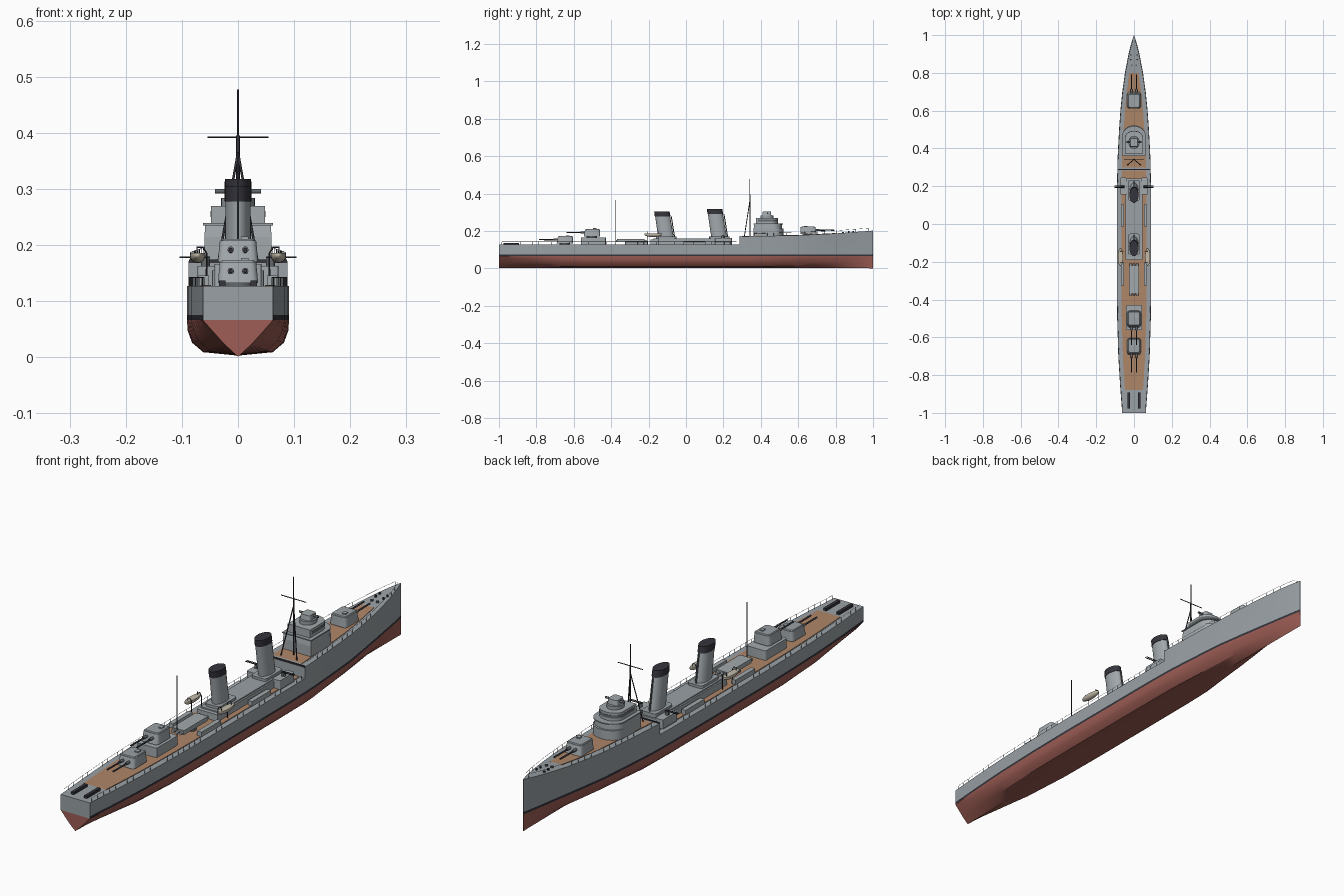
import bpy, bmesh, math
from mathutils import Vector

if "Cube" in bpy.data.objects:
    bpy.data.objects.remove(bpy.data.objects["Cube"])

def material(name, c):
    m = bpy.data.materials.new(name)
    m.diffuse_color = (*c, 1)
    m.use_nodes = True
    m.node_tree.nodes["Principled BSDF"].inputs["Base Color"].default_value = m.diffuse_color
    return m

GREY = material("hull_grey", (.32, .355, .375))
LIGHT = material("house_grey", (.36, .395, .415))
DARK = material("dark", (.035, .035, .045))
RED = material("bottom_red", (.34, .11, .09))
WOOD = material("wood", (.43, .24, .14))
TAN = material("boat_tan", (.55, .5, .4))
STEEL = material("steel", (.13, .14, .15))

def finish(name, bm, mats, smooth=True):
    bmesh.ops.recalc_face_normals(bm, faces=bm.faces)
    me = bpy.data.meshes.new(name)
    bm.to_mesh(me)
    bm.free()
    ob = bpy.data.objects.new(name, me)
    bpy.context.collection.objects.link(ob)
    for m in mats:
        me.materials.append(m)
    if smooth:
        bpy.ops.object.select_all(action='DESELECT')
        ob.select_set(True)
        bpy.context.view_layer.objects.active = ob
        bpy.ops.object.shade_smooth_by_angle(angle=math.radians(30))
    return ob

def prism(name, pts, z0, z1, mat, scale=1, shift=0):
    """Extrude an outline from z0 to z1, with taper and fore-aft rake."""
    bm = bmesh.new()
    cx = sum(p[0] for p in pts) / len(pts)
    cy = sum(p[1] for p in pts) / len(pts)
    a = [bm.verts.new((x, y, z0)) for x, y in pts]
    b = [bm.verts.new((cx + (x - cx) * scale, cy + (y - cy) * scale + shift, z1)) for x, y in pts]
    bm.faces.new(a)
    bm.faces.new(b)
    for i in range(len(pts)):
        j = (i + 1) % len(pts)
        bm.faces.new((a[i], a[j], b[j], b[i]))
    return finish(name, bm, [mat])

def rrect(cx, cy, hx, hy, r=0, n=3):
    if not r:
        return [(cx - hx, cy - hy), (cx + hx, cy - hy), (cx + hx, cy + hy), (cx - hx, cy + hy)]
    out = []
    for q, (sx, sy) in enumerate([(1, 1), (-1, 1), (-1, -1), (1, -1)]):
        for k in range(n + 1):
            t = (q + k / n) * math.pi / 2
            out.append((cx + sx * (hx - r) + r * math.cos(t), cy + sy * (hy - r) + r * math.sin(t)))
    return out

def oval(cx, cy, rx, ry, n=24):
    return [(cx + rx * math.cos(2 * math.pi * k / n), cy + ry * math.sin(2 * math.pi * k / n)) for k in range(n)]

def rods(name, lines, r, mat, res=1):
    """Round bars swept along polylines."""
    cu = bpy.data.curves.new(name, 'CURVE')
    cu.dimensions = '3D'
    cu.bevel_depth, cu.bevel_resolution, cu.use_fill_caps = r, res, True
    for line in lines:
        s = cu.splines.new('POLY')
        s.points.add(len(line) - 1)
        for p, co in zip(s.points, line):
            p.co = (*co, 1)
    cu.materials.append(mat)
    ob = bpy.data.objects.new(name, cu)
    bpy.context.collection.objects.link(ob)
    bpy.ops.object.select_all(action='DESELECT')
    ob.select_set(True)
    bpy.context.view_layer.objects.active = ob
    bpy.ops.object.convert(target='MESH')

def interp(table, y):
    for (y0, v0), (y1, v1) in zip(table, table[1:]):
        if y <= y1:
            return v0 + (v1 - v0) * (y - y0) / (y1 - y0)
    return table[-1][1]

# Hull lines: half width, deck height, bottom fullness, waterline ratio
BEAM = [(-1, .0625), (-.85, .074), (-.7, .083), (-.5, .089), (-.3, .091), (.2, .09), (.35, .087), (.5, .079),
        (.6, .072), (.7, .062), (.8, .048), (.9, .029), (.96, .014), (1, .0008)]
FULL = [(-1, 0), (-.85, .4), (-.7, .8), (-.5, 1), (.35, 1), (.7, .5), (.9, .1), (1, 0)]
FLARE = [(-1, 1), (.3, 1), (.6, .92), (.9, .65), (1, .6)]
FORE = [(.285, .171), (.6, .177), (.8, .187), (1, .202)]
STEP = .285
beam = lambda y: interp(BEAM, y)
deck = lambda y: interp(FORE, y) if y > STEP else .127
U = [(0, .003), (.68, .009), (.9, .026), (.985, .047), (1, .066), (1, .075)]
V = [(0, .001), (.4, .024), (.66, .042), (.86, .056), (1, .066), (1, .075)]

# Hull loft
bm = bmesh.new()
rings = []
ys = [-1 + .05 * i for i in range(41)] + [STEP, STEP + .001, .975]
for y in sorted(ys):
    w, f, fl = beam(y), interp(FULL, y), interp(FLARE, y)
    sec = [(w * fl * (v[0] + (u[0] - v[0]) * f), (v[1] + (u[1] - v[1]) * f) if y < .99 or v[0] else 0)
           for u, v in zip(U, V)] + [(w, deck(y))]
    right = [bm.verts.new((x, y, z)) for x, z in sec]
    left = [right[0]] + [bm.verts.new((-x, y, z)) for x, z in sec[1:]]
    rings.append((right, left))
row_mat = [1, 1, 1, 1, 2, 0]
for (r0, l0), (r1, l1) in zip(rings, rings[1:]):
    for i in range(6):
        for a, b in ((r0, r1), (l0, l1)):
            bm.faces.new((a[i], b[i], b[i + 1], a[i + 1])).material_index = row_mat[i]
    bm.faces.new((r0[6], r1[6], l1[6], l0[6]))
for r, l in (rings[0], rings[-1]):
    for i in range(6):
        vs = [r[i], r[i + 1], l[i + 1]] + ([l[i]] if i else [])
        bm.faces.new(vs).material_index = 1 if i < 4 else 0
finish("hull", bm, [GREY, RED, DARK])

# Wooden deck covering, main and forecastle
for name, a, b in (("main_deck_planking", -.88, .283), ("forecastle_planking", .3, .8)):
    line = [a + (b - a) * k / 16 for k in range(17)]
    bm = bmesh.new()
    prev = None
    for y in line:
        w = beam(y) - .024
        cur = [bm.verts.new((x, y, deck(y) + h)) for x, h in ((-w, 0), (-w, .002), (w, .002), (w, 0))]
        if prev:
            for i in range(3):
                bm.faces.new((prev[i], prev[i + 1], cur[i + 1], cur[i]))
        prev = cur
    finish(name, bm, [WOOD], False)
prism("forecastle_break_edge", rrect(0, STEP + .003, .087, .003), .168, .174, DARK)

# Twin gun turrets
def turret(name, y, z, d):
    prism(name + "_base", oval(0, y, .028, .028), z - .004, z + .006, STEEL)
    prism(name, rrect(0, y, .036, .044, .012), z + .004, z + .042, LIGHT, .9, -d * .003)
    prism(name + "_roof", rrect(0, y - d * .003, .031, .037, .01), z + .042, z + .045, GREY, .93)
    prism(name + "_hatch", rrect(.012, y - d * .015, .007, .009), z + .044, z + .049, LIGHT)
    for part, reach, r, mat in (("_sleeves", .06, .0055, STEEL), ("_barrels", .137, .0033, DARK)):
        rods(name + part, [[(s * .013, y + d * .03, z + .025), (s * .013, y + d * reach, z + .026)] for s in (-1, 1)],
             r, mat, 3)

turret("aft_lower_turret", -.648, .128, -1)
prism("aft_gun_house", rrect(0, -.495, .042, .066, .006), .125, .166, LIGHT)
turret("aft_upper_turret", -.503, .166, -1)
turret("fore_turret", .655, .179, 1)

# Bridge: D-shaped tiers, window band, director
def dshape(w, back, front):
    mid = front - w * .8
    return [(-w, back), (w, back)] + [(w * math.cos(t), mid + w * .8 * math.sin(t))
                                      for t in [math.pi * k / 14 for k in range(15)]]

prism("bridge_lower", dshape(.06, .362, .522), .168, .214, LIGHT)
prism("bridge_middle", dshape(.06, .362, .514), .214, .237, LIGHT, .97)
prism("bridge_lip", dshape(.062, .36, .518), .235, .239, GREY)
prism("bridge_upper", dshape(.048, .374, .492), .237, .27, LIGHT)
prism("bridge_windows", dshape(.0488, .385, .4932), .25, .261, STEEL)
prism("director_base", oval(0, .432, .03, .035), .268, .284, GREY)
prism("director", rrect(0, .432, .022, .024, .008), .284, .303, LIGHT, .9)
rods("rangefinder", [[(-.041, .436, .296), (.041, .436, .296)]], .0042, STEEL, 3)

# Midship deckhouse and side lockers
prism("midship_house", rrect(0, .025, .046, .215, .006), .125, .155, LIGHT)
prism("midship_house_roof", rrect(0, .025, .04, .2, .006), .154, .16, GREY)
for s in (-1, 1):
    for y, h in ((.045, .058), (-.265, .06)):
        prism("side_locker", rrect(s * .061, y, .009, h), .127, .146, LIGHT)
    prism("gun_platform", rrect(s * .055, .2, .017, .045, .005), .127, .163, LIGHT)
    # Light guns pointing outboard
    prism("light_gun_mount", oval(s * .058, .197, .008, .008, 12), .162, .176, STEEL)
    rods("light_gun_barrels", [[(s * .05, .197 + o, .178), (s * .104, .197 + o, .178)] for o in (-.004, .004)], .0017, DARK)
    # Ship's boats on davits
    bpy.ops.mesh.primitive_uv_sphere_add(segments=16, ring_count=10, location=(s * .072, -.175, .182))
    boat = bpy.context.object
    boat.name = "ships_boat"
    boat.scale = (.014, .048, .014)
    bm = bmesh.new()
    bm.from_mesh(boat.data)
    bmesh.ops.bisect_plane(bm, geom=bm.verts[:] + bm.edges[:] + bm.faces[:], plane_co=(0, 0, .25),
                           plane_no=(0, 0, 1), clear_outer=True)
    bmesh.ops.holes_fill(bm, edges=[e for e in bm.edges if e.is_boundary])
    bm.to_mesh(boat.data)
    bm.free()
    boat.data.materials.append(TAN)
    bpy.ops.object.shade_smooth_by_angle(angle=math.radians(40))
    rods("davits", [[(s * .056, y, .127), (s * .056, y, .185), (s * .062, y, .196), (s * .073, y, .196),
                     (s * .073, y, .184)] for y in (-.205, -.145)], .0015, DARK)
    # Stern racks and bow fittings
    prism("stern_rack", rrect(s * .028, -.935, .006, .042), .126, .137, DARK)
    for y in (.87, .895):
        prism("bollard", oval(s * .017, y, .004, .004, 10), .188, .2, DARK)
    prism("anchor_windlass", oval(s * .012, .84, .005, .005, 12), .186, .196, STEEL)

# Raked oval funnels with black caps
for name, y, top in (("fore_funnel", .178, .318), ("aft_funnel", -.106, .304)):
    cap, k = top - .026, -.16
    prism(name + "_base", rrect(0, y, .032, .055, .012), .155, .17, GREY)
    prism(name, oval(0, y, .0235, .042), .16, cap, LIGHT, .95, k * (cap - .16))
    prism(name + "_cap", oval(0, y + k * (cap - .16), .024, .042), cap, top, DARK, .98, k * (top - cap))
    rods(name + "_steam_pipe", [[(0, y + .046, .16), (0, y + .046 + k * (cap - .16), cap)]], .003, STEEL)

# Torpedo tubes
prism("torpedo_mount", oval(0, -.295, .024, .024, 16), .126, .142, STEEL)
prism("torpedo_shield", rrect(0, -.295, .026, .074, .004), .14, .157, LIGHT)
rods("torpedo_tubes", [[(x, -.378, .147), (x, -.21, .147)] for x in (-.017, 0, .017)], .0065, GREY, 3)

# Masts
rods("fore_mast", [[(0, .342, .17), (0, .342, .395)]], .0032, DARK, 2)
rods("fore_topmast", [[(0, .342, .39), (0, .342, .477)]], .0016, DARK)
rods("fore_mast_legs", [[(s * .035, .312, .17), (0, .342, .365)] for s in (-1, 1)], .0022, DARK)
rods("fore_yard", [[(-.054, .342, .392), (.054, .342, .392)]], .0016, DARK)
rods("aft_mast", [[(0, -.375, .127), (0, -.375, .366)]], .0022, DARK)

# Guard rails along the deck edge
rails = []
for a, b in ((-.985, .27), (.3, .975)):
    n = round((b - a) / .033)
    line = [a + (b - a) * k / n for k in range(n + 1)]
    for s in (-1, 1):
        edge = [Vector((s * (beam(y) - .003), y, deck(y))) for y in line]
        rails += [[p, p + Vector((0, 0, .015))] for p in edge]
        rails.append([p + Vector((0, 0, .015)) for p in edge])
rods("guard_rails", rails, .0006, STEEL, 0)
